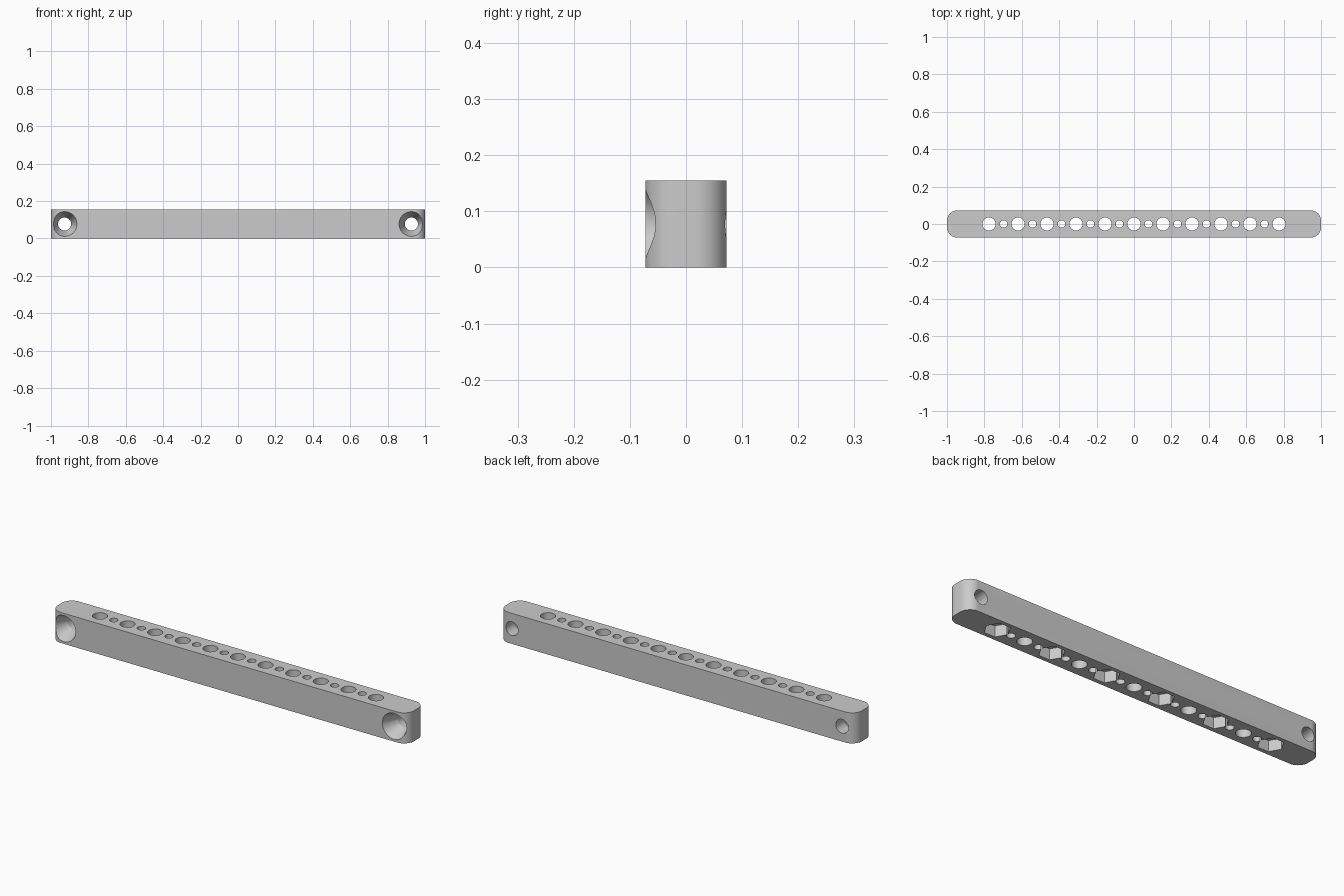
import bpy, bmesh, math
from mathutils import Matrix

cube = bpy.data.objects.get("Cube")
if cube:
    bpy.data.objects.remove(cube, do_unlink=True)

LENGTH, WIDTH, HEIGHT = 2.0, 0.145, 0.155
PITCH = 0.155
HOLE_R, PIN_R, NUT_R = 0.035, 0.02, 0.06
NUT_DEPTH = 0.055
SCREW_X, SINK_R, SINK_DEPTH = 0.927, 0.066, 0.08


def new_object(name, bm):
    bmesh.ops.recalc_face_normals(bm, faces=bm.faces)
    mesh = bpy.data.meshes.new(name)
    bm.to_mesh(mesh)
    bm.free()
    obj = bpy.data.objects.new(name, mesh)
    bpy.context.collection.objects.link(obj)
    return obj


def add_cone(bm, sides, r1, r2, depth, matrix):
    bmesh.ops.create_cone(bm, cap_ends=True, segments=sides, radius1=r1,
                          radius2=r2, depth=depth, matrix=matrix)


def cut(body, name, bm):
    cutter = new_object(name, bm)
    cutter.hide_render = True
    mod = body.modifiers.new(name, 'BOOLEAN')
    mod.operation = 'DIFFERENCE'
    mod.solver = 'EXACT'
    mod.object = cutter
    bpy.ops.object.modifier_apply(modifier=mod.name)
    bpy.data.objects.remove(cutter, do_unlink=True)


# Bar with rounded vertical corners
bm = bmesh.new()
bmesh.ops.create_cube(bm, size=1, matrix=Matrix.Translation((0, 0, HEIGHT / 2))
                      @ Matrix.Diagonal((LENGTH, WIDTH, HEIGHT, 1)))
uprights = [e for e in bm.edges if abs(e.verts[0].co.z - e.verts[1].co.z) > 0.1]
bmesh.ops.bevel(bm, geom=uprights, offset=0.055, segments=12, profile=0.5,
                affect='EDGES')
bar = new_object("mounting_bar", bm)
bpy.context.view_layer.objects.active = bar
bar.select_set(True)

# Alternating large and small holes through the height
bm = bmesh.new()
for i in range(-10, 11):
    r = HOLE_R if i % 2 == 0 else PIN_R
    add_cone(bm, 32, r, r, HEIGHT * 2,
             Matrix.Translation((i * PITCH / 2, 0, HEIGHT / 2)))
cut(bar, "vertical_holes", bm)

# Hexagonal nut pockets under every second large hole
bm = bmesh.new()
for i in range(-5, 6, 2):
    turn = Matrix.Rotation(math.radians(90), 4, 'Z')
    add_cone(bm, 6, NUT_R, NUT_R, NUT_DEPTH * 2,
             Matrix.Translation((i * PITCH, 0, 0)) @ turn)
cut(bar, "nut_pockets", bm)

# Screw holes at both ends, then their front countersinks
toward_back = Matrix.Rotation(math.radians(-90), 4, 'X')
bm = bmesh.new()
for side in (-1, 1):
    add_cone(bm, 48, HOLE_R, HOLE_R, WIDTH * 2,
             Matrix.Translation((side * SCREW_X, 0, HEIGHT / 2)) @ toward_back)
cut(bar, "screw_holes", bm)

bm = bmesh.new()
extra = 0.01
flare = (SINK_R - HOLE_R) / SINK_DEPTH * extra
depth = SINK_DEPTH + extra
for side in (-1, 1):
    y = -WIDTH / 2 - extra + depth / 2
    add_cone(bm, 48, SINK_R + flare, HOLE_R, depth,
             Matrix.Translation((side * SCREW_X, y, HEIGHT / 2)) @ toward_back)
cut(bar, "countersinks", bm)

# Plain grey finish
mat = bpy.data.materials.new("light_grey")
mat.use_nodes = True
grey = (0.6, 0.6, 0.6, 1)
mat.diffuse_color = grey
mat.node_tree.nodes["Principled BSDF"].inputs["Base Color"].default_value = grey
bar.data.materials.clear()
bar.data.materials.append(mat)
bpy.ops.object.shade_smooth_by_angle(angle=math.radians(25))
